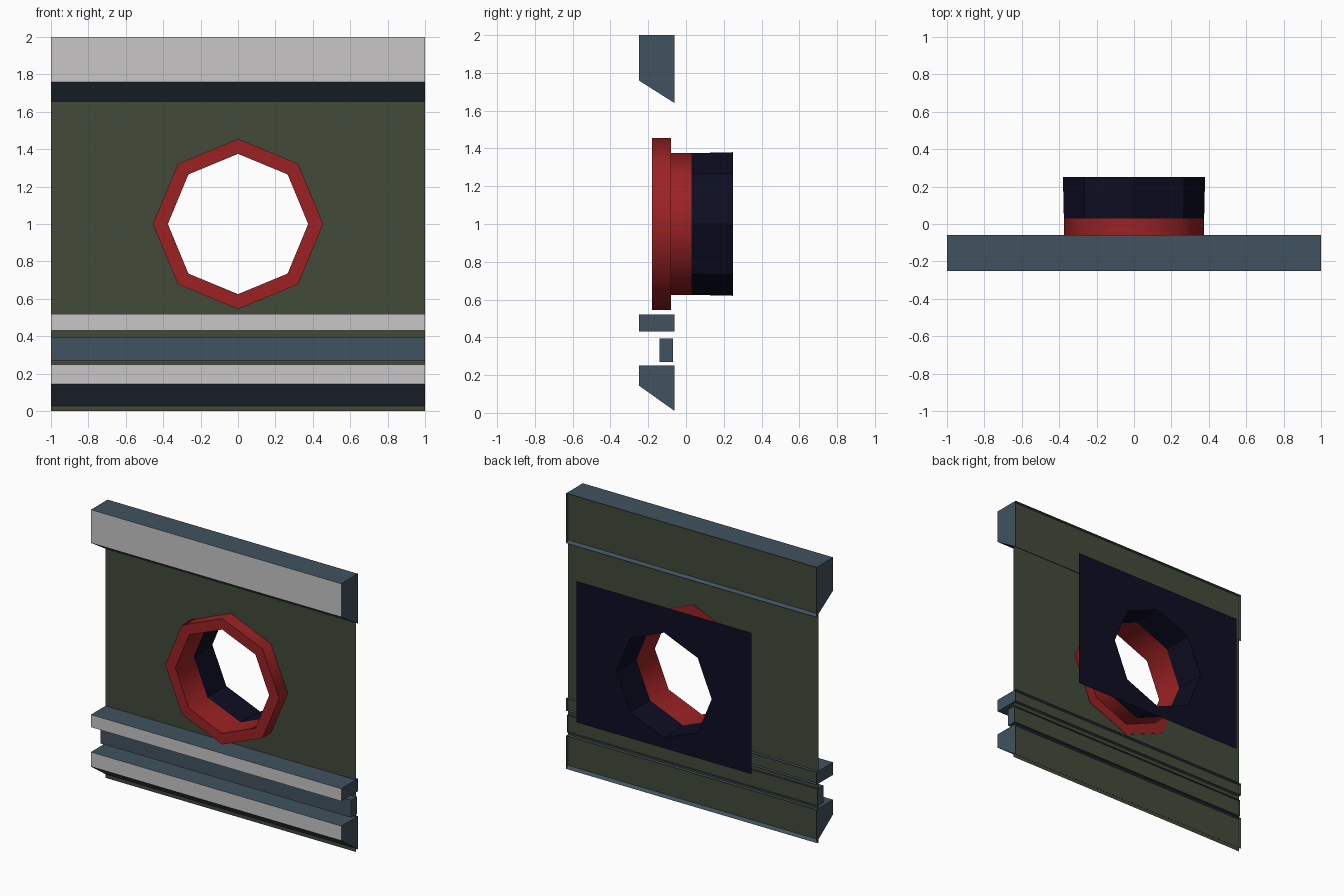
import bpy, bmesh, math

if "Cube" in bpy.data.objects:
    bpy.data.objects.remove(bpy.data.objects["Cube"])


def material(name, rgb):
    m = bpy.data.materials.new(name)
    m.diffuse_color = (*rgb, 1)
    m.use_nodes = True
    m.node_tree.nodes["Principled BSDF"].inputs["Base Color"].default_value = m.diffuse_color
    return m


GREEN = material("dark olive green", (0.054, 0.069, 0.042))
STEEL = material("slate blue grey", (0.051, 0.084, 0.112))
PALE = material("pale grey", (0.58, 0.565, 0.57))
RED = material("deep red", (0.33, 0.016, 0.017))
NAVY = material("dark navy", (0.004, 0.004, 0.016))
MID = 1.0            # height of the porthole centre
HOLE, RIM = 0.375, 0.455


def finish(name, bm, *mats):
    mesh = bpy.data.meshes.new(name)
    bm.to_mesh(mesh)
    bm.free()
    for m in mats:
        mesh.materials.append(m)
    obj = bpy.data.objects.new(name, mesh)
    bpy.context.collection.objects.link(obj)
    return obj


def octagon(r, y):
    return [(r * math.sin(i * math.pi / 4), y, MID + r * math.cos(i * math.pi / 4))
            for i in range(8)]


def loop_edges(bm, points):
    vs = [bm.verts.new(p) for p in points]
    return [bm.edges.new((vs[i], vs[i - 1])) for i in range(len(vs))]


# Thin rectangular sheet with an octagonal hole
def holed_sheet(name, half_w, z0, z1, y, r, mat, facing):
    bm = bmesh.new()
    edges = loop_edges(bm, [(-half_w, y, z0), (half_w, y, z0), (half_w, y, z1), (-half_w, y, z1)])
    edges += loop_edges(bm, octagon(r, y))
    bmesh.ops.triangle_fill(bm, edges=edges, use_beauty=True)
    bm.normal_update()
    for f in bm.faces:
        if f.normal.y * facing < 0:
            f.normal_flip()
    return finish(name, bm, mat)


# Octagonal surface swept through (radius, y) rings
def octagon_sweep(name, profile, mat, smooth):
    bm = bmesh.new()
    rings = [[bm.verts.new(p) for p in octagon(r, y)] for r, y in profile]
    for (r0, _), (r1, _), a, b in zip(profile, profile[1:], rings, rings[1:]):
        for i in range(8):
            f = bm.faces.new((a[i - 1], a[i], b[i], b[i - 1]))
            f.smooth = smooth and r0 == r1
    bm.normal_update()
    for e in bm.edges:
        if e.is_manifold and e.calc_face_angle() > math.radians(60):
            e.smooth = False
    return finish(name, bm, mat)


# Full-width rail, open at the back; profile runs back-top, front-top, front-bottom, back-bottom
def rail(name, profile, pale_front):
    bm = bmesh.new()
    left = [bm.verts.new((-1, y, z)) for y, z in profile]
    right = [bm.verts.new((1, y, z)) for y, z in profile]
    for i in range(3):
        f = bm.faces.new((left[i], left[i + 1], right[i + 1], right[i]))
        f.material_index = 1 if pale_front and i == 1 else 0
    bm.faces.new(left[::-1])
    bm.faces.new(right)
    return finish(name, bm, STEEL, PALE)


# Wall panel and its rails
holed_sheet("wall_panel", 1.0, 0.0, 2.0, -0.083, RIM, GREEN, -1)
F, B = -0.25, -0.06
rail("top_rail", [(B, 2.0), (F, 2.0), (F, 1.76), (B, 1.64)], True)
rail("middle_rail", [(B, 0.52), (F, 0.52), (F, 0.43), (B, 0.43)], True)
rail("inset_rail", [(-0.07, 0.395), (-0.14, 0.395), (-0.14, 0.27), (-0.07, 0.27)], False)
rail("bottom_rail", [(B, 0.25), (F, 0.25), (F, 0.145), (B, 0.01)], True)

# Porthole: red rim and sleeve, then navy sleeve and back plate
octagon_sweep("porthole_rim",
              [(HOLE, 0.03), (HOLE, -0.08), (HOLE, -0.18), (RIM, -0.18), (RIM, -0.08), (HOLE, -0.08)],
              RED, True)
octagon_sweep("rear_sleeve", [(HOLE + 0.005, 0.25), (HOLE, 0.03)], NAVY, False)
holed_sheet("rear_plate", 0.7, 0.545, 1.565, 0.25, HOLE + 0.005, NAVY, 1)
